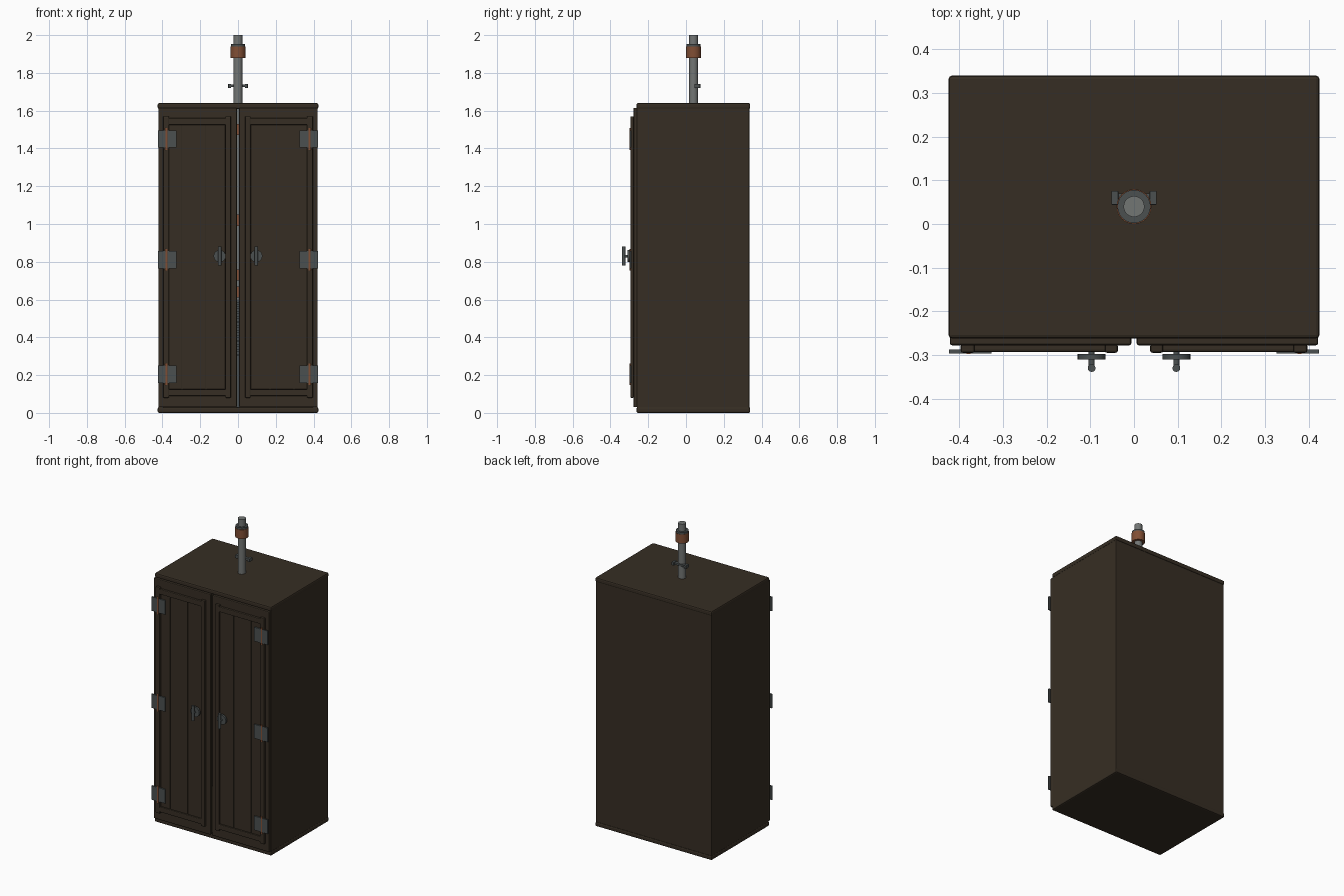
import bpy, math
from mathutils import Vector

if "Cube" in bpy.data.objects:
    bpy.data.objects.remove(bpy.data.objects["Cube"])


def material(name, rgb):
    m = bpy.data.materials.new(name)
    m.diffuse_color = (*rgb, 1)
    m.use_nodes = True
    m.node_tree.nodes["Principled BSDF"].inputs["Base Color"].default_value = m.diffuse_color
    return m


WOOD = material("dark wood", (0.037, 0.027, 0.017))
STEEL = material("grey steel", (0.17, 0.18, 0.175))
IRON = material("dark iron", (0.07, 0.08, 0.08))
COPPER = material("copper", (0.22, 0.078, 0.035))


def box(name, x, y, z, mat, bevel=0.0):
    """Box from (min, max) ranges, with optional bevelled edges."""
    bpy.ops.mesh.primitive_cube_add(size=1)
    o = bpy.context.object
    o.name = name
    lo, hi = Vector((x[0], y[0], z[0])), Vector((x[1], y[1], z[1]))
    for v in o.data.vertices:
        v.co = [lo[i] if v.co[i] < 0 else hi[i] for i in range(3)]
    if bevel:
        b = o.modifiers.new("bevel", 'BEVEL')
        b.width, b.segments = bevel, 2
    o.data.materials.append(mat)
    return o


def rod(name, p, q, r, mat, sides=24):
    """Cylinder between two points."""
    p, q = Vector(p), Vector(q)
    bpy.ops.mesh.primitive_cylinder_add(vertices=sides, radius=r, depth=(q - p).length, location=(p + q) / 2)
    o = bpy.context.object
    o.name = name
    o.rotation_euler = (q - p).to_track_quat('Z', 'Y').to_euler()
    o.data.materials.append(mat)
    bpy.ops.object.shade_smooth_by_angle(angle=math.radians(35))
    return o


def span(s, a, b):
    return tuple(sorted((s * a, s * b)))


# Carcass, open at the front behind the doors
box("roof", (-0.425, 0.425), (-0.262, 0.34), (1.61, 1.64), WOOD, 0.008)
box("floor", (-0.425, 0.425), (-0.262, 0.34), (0.0, 0.03), WOOD, 0.008)
box("back_panel", (-0.42, 0.42), (0.31, 0.336), (0.02, 1.62), WOOD, 0.004)
for s, side in ((-1, "left"), (1, "right")):
    box(side + "_wall", span(s, 0.395, 0.422), (-0.26, 0.336), (0.02, 1.62), WOOD, 0.004)

    # Door slab, moulding and planks
    box(side + "_door", span(s, 0.006, 0.422), (-0.278, -0.258), (0.03, 1.615), WOOD, 0.005)
    for a, b, n in ((0.037, 0.067, "inner"), (0.365, 0.397, "outer")):
        box(f"{side}_{n}_stile", span(s, a, b), (-0.295, -0.275), (0.08, 1.57), WOOD, 0.005)
    for a, b, n in ((0.09, 0.125, "bottom"), (1.525, 1.56, "top")):
        box(f"{side}_{n}_rail", span(s, 0.04, 0.394), (-0.293, -0.275), (a, b), WOOD, 0.005)
    for a, b in ((0.067, 0.168), (0.17, 0.295), (0.297, 0.365)):
        box(side + "_plank", span(s, a, b), (-0.284, -0.275), (0.125, 1.525), WOOD, 0.002)

    # Hinges
    for z in (0.205, 0.81, 1.45):
        box(side + "_hinge_plate", span(s, 0.326, 0.424), (-0.2965, -0.288), (z - 0.046, z + 0.046), IRON)
        rod(side + "_hinge_pin", (s * 0.379, -0.290, z - 0.057), (s * 0.379, -0.290, z + 0.057), 0.0085, COPPER, 12)

    # Handle
    x, z = s * 0.097, 0.83
    rod(side + "_handle_rose", (x, -0.298, z), (x, -0.311, z), 0.032, IRON)
    rod(side + "_handle_stem", (x, -0.28, z), (x, -0.33, z), 0.007, IRON, 12)
    rod(side + "_handle_bar", (x, -0.33, z - 0.05), (x, -0.33, z + 0.05), 0.009, IRON, 12)

# Pipe through the roof, with collar and clamp
PY = 0.04


def pipe(name, z0, z1, r, mat):
    rod(name, (0, PY, z0), (0, PY, z1), r, mat)


pipe("main_pipe", 0.60, 2.0, 0.024, STEEL)
pipe("copper_collar", 1.88, 1.94, 0.04, COPPER)
pipe("collar_cap", 1.938, 1.953, 0.038, IRON)
box("clamp_bar", (-0.042, 0.042), (0.046, 0.07), (1.725, 1.738), IRON, 0.002)
for s in (-1, 1):
    box("clamp_lug", span(s, 0.036, 0.052), (0.044, 0.076), (1.72, 1.742), IRON, 0.002)

# Fittings inside, seen through the gap between the doors
for z in (0.64, 0.73, 1.02, 1.50):
    pipe("inner_collar", z - 0.03, z + 0.03, 0.04, COPPER)
pipe("lower_shaft", 0.03, 0.60, 0.02, IRON)
for i in range(12):
    pipe("shaft_rib", 0.30 + i * 0.025, 0.312 + i * 0.025, 0.035, IRON)
